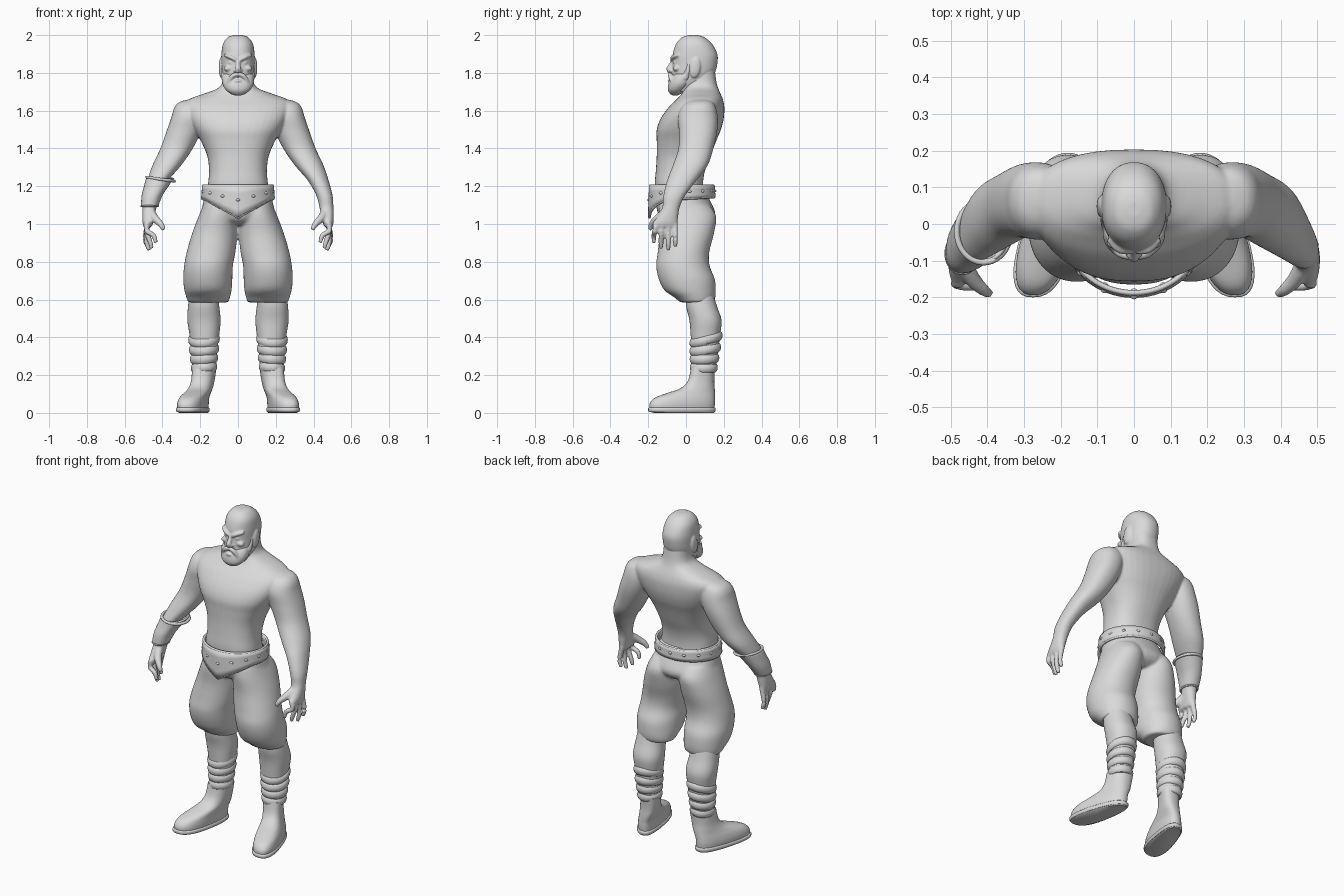
import bpy
import bmesh
from math import sin, cos, pi, radians
from mathutils import Vector, Matrix

U = 0.01  # all part dimensions are given in hundredths

cube = bpy.data.objects.get("Cube")
if cube:
    bpy.data.objects.remove(cube, do_unlink=True)

grey = bpy.data.materials.new("plain grey")
grey.use_nodes = True
tone = (0.7, 0.7, 0.7, 1)
grey.diffuse_color = tone
grey.node_tree.nodes["Principled BSDF"].inputs["Base Color"].default_value = tone


def finish(name, bm, angle=50):
    """Turn a bmesh into a smooth shaded grey object."""
    bmesh.ops.recalc_face_normals(bm, faces=bm.faces)
    mesh = bpy.data.meshes.new(name)
    bm.to_mesh(mesh)
    bm.free()
    mesh.materials.append(grey)
    obj = bpy.data.objects.new(name, mesh)
    bpy.context.collection.objects.link(obj)
    smooth(obj, angle)
    return obj


def select(objects):
    bpy.ops.object.select_all(action="DESELECT")
    for obj in objects:
        obj.select_set(True)
    bpy.context.view_layer.objects.active = objects[0]


def smooth(obj, angle):
    select([obj])
    bpy.ops.object.shade_smooth_by_angle(angle=radians(angle))


def spline(rows, steps):
    """Catmull-Rom interpolation through rows of values."""
    out = []
    for i in range(len(rows) - 1):
        quad = (rows[max(i - 1, 0)], rows[i], rows[i + 1], rows[min(i + 2, len(rows) - 1)])
        for k in range(steps):
            t = k / steps
            out.append([b + t / 2 * (c - a + t * (2 * a - 5 * b + 4 * c - d + t * (3 * (b - c) + d - a)))
                        for a, b, c, d in zip(*quad)])
    return out + [list(rows[-1])]


def bridge(name, rings, caps=True):
    """Skin a row of closed rings."""
    bm = bmesh.new()
    loops = [[bm.verts.new(p) for p in ring] for ring in rings]
    n = len(loops[0])
    for low, high in zip(loops, loops[1:]):
        for i in range(n):
            j = (i + 1) % n
            bm.faces.new((low[i], low[j], high[j], high[i]))
    if caps:
        bm.faces.new(loops[0])
        bm.faces.new(loops[-1])
    return finish(name, bm)


def loft(name, rows, side=1, power=2.2, steps=4, n=40, caps=True):
    """Stack level rings: height, centre x, half width, front y, back y."""
    rings = []
    for z, cx, rx, front, back in spline(rows, steps):
        ring = []
        for i in range(n):
            c, s = cos(2 * pi * i / n), sin(2 * pi * i / n)
            x = cx + rx * abs(c) ** (2 / power) * (1 if c > 0 else -1)
            y = (front + back) / 2 + (back - front) / 2 * abs(s) ** (2 / power) * (1 if s > 0 else -1)
            ring.append(Vector((side * x, y, z)) * U)
        rings.append(ring)
    return bridge(name, rings, caps)


def tube(name, rows, side=1, n=12):
    """Round tapered tube through x, y, z, radius."""
    path = spline(rows, 4)
    points = [Vector((side * p[0], p[1], p[2])) * U for p in path]
    rings = []
    for i, p in enumerate(points):
        heading = points[min(i + 1, len(points) - 1)] - points[max(i - 1, 0)]
        turn = heading.to_track_quat("Z", "Y")
        rings.append([p + turn @ Vector((cos(a), sin(a), 0)) * path[i][3] * U
                      for a in (2 * pi * k / n for k in range(n))])
    return bridge(name, rings)


def ball(name, centre, size, side=1, tilt=0):
    bm = bmesh.new()
    bmesh.ops.create_uvsphere(bm, u_segments=20, v_segments=12, radius=U)
    place = Vector((side * centre[0], centre[1], centre[2])) * U
    bm.transform(Matrix.Translation(place) @ Matrix.Rotation(radians(tilt), 4, "X")
                 @ Matrix.Diagonal((*size, 1)))
    return finish(name, bm)


def hoop(name, centre, rx, ry, thick, tall=1, tilt=(0, 0), n=40):
    """Closed band around an ellipse, tilted by slopes along x and y."""
    rings = []
    for k in range(n + 1):
        a = 2 * pi * k / n
        ring = []
        for m in range(10):
            b = 2 * pi * m / 10
            x, y = (rx + thick * cos(b)) * cos(a), (ry + thick * cos(b)) * sin(a)
            z = thick * tall * sin(b) + x * tilt[0] + y * tilt[1]
            ring.append((Vector(centre) + Vector((x, y, z))) * U)
        rings.append(ring)
    return bridge(name, rings, caps=False)


def fuse(name, parts, voxel, rounds):
    """Blend overlapping parts into one soft surface."""
    select(parts)
    bpy.ops.object.join()
    obj = bpy.context.object
    obj.name = name
    mod = obj.modifiers.new("blend", "REMESH")
    mod.mode, mod.voxel_size = "VOXEL", voxel
    soft = obj.modifiers.new("soften", "SMOOTH")
    soft.factor, soft.iterations = 0.5, rounds
    for m in list(obj.modifiers):
        bpy.ops.object.modifier_apply(modifier=m.name)
    smooth(obj, 80)


# Torso, arms and hands
skin = [loft("torso", [
    (108, 0, 17, -15, 10), (120, 0, 16, -16.5, 9), (128, 0, 15.3, -16, 10), (136, 0, 16.3, -15.5, 13),
    (144, 0, 19.7, -15.5, 16), (150, 0, 23.3, -15.5, 18.5), (156, 0, 26.5, -13.3, 20), (162, 0, 28.5, -9, 20.3),
    (166, 0, 26, -5, 19.5), (169, 0, 18, -2.3, 18.3), (172, 0, 10.5, -1.2, 17), (176, 0, 8, -1, 16),
    (184, 0, 7.5, 0, 15)], power=2.4)]
for side in (1, -1):
    skin.append(loft("arm", [
        (165.8, 24.5, 2.5, 4.5, 11), (164.4, 25, 6.3, .5, 14), (161.5, 25.5, 8.3, -2.5, 15.8),
        (156.5, 26.2, 9.1, -4.2, 16.8), (149, 28.7, 9.2, -3.8, 16.5),
        (140, 32.5, 8.6, -4, 14.5), (131, 37.7, 7.6, -7, 11.5), (123, 42.5, 5.5, -10, 5.5),
        (115, 45.8, 4.3, -12, -.5), (109, 46.8, 3.7, -12.5, -3.3), (105, 47.3, 3.4, -14.5, -4),
        (101, 47.7, 2.9, -17, -4.5), (98.5, 47.8, 2.2, -17, -5)], side))
    for i, (tip_x, tip_z) in enumerate(((43.5, 90), (45.5, 87), (47, 86), (48, 88))):
        y = -15.8 + 3.3 * i
        lean = -1.2 + .5 * i
        skin.append(tube("finger", [(47.6, y, 101, 1.7), (48.5, y + lean * .5, 96.5, 1.5),
                                    (tip_x + 1.2, y + lean, tip_z + 4, 1.4), (tip_x, y + lean, tip_z, 1.1)], side))
    skin.append(tube("thumb", [(46.5, -10, 107, 2.2), (44, -15, 103, 2.2),
                               (41, -18, 100, 1.7), (39.3, -19, 97, 1.2)], side))
fuse("upper_body", skin, 0.006, 8)

# Head with face and ears
face = [loft("skull", [
    (200, 0, 2, 2, 6), (199, 0, 5.2, -1.8, 9.5), (195.5, 0, 7.9, -5.2, 13.7), (190, 0, 8.8, -7, 16.6),
    (185, 0, 8.9, -7.2, 16.6), (180, 0, 8.7, -7.5, 15.3), (175, 0, 7.8, -7.5, 12), (170, 0, 5.5, -6.5, 5)]),
    tube("nose", [(0, -6.3, 187.5, 1), (0, -7.8, 184.5, 1.2), (0, -9, 181.8, 1.6), (0, -8, 180.5, 1)])]
for side in (1, -1):
    face += [tube("brow", [(1, -7.5, 186.8, .9), (4, -6.9, 188.4, 1.1), (7, -4.2, 189.4, .8)], side),
             ball("eye", (3.5, -5.6, 185.4), (1.5, 1.2, .7), side),
             ball("nostril", (1.3, -8, 181.2), (1.1, 1.2, .9), side),
             ball("cheek", (5, -5, 182.3), (2.5, 1.9, 1.6), side),
             ball("ear", (9, 4.8, 182.8), (1.2, 2.9, 5.4), side, tilt=-8)]
fuse("head", face, 0.005, 3)

# Beard, moustache and sideburns
hair = [loft("beard", [(179.5, 0, 8, -6.5, 4), (177, 0, 8.5, -8.2, 4), (174, 0, 8.2, -9.4, 3),
                       (171, 0, 6.5, -9.6, 0), (169, 0, 4, -8.5, -2.5), (168, 0, 1.5, -7, -4.5)]),
        ball("lower_lip", (0, -8.6, 175.8), (2, 1.2, .8))]
for side in (1, -1):
    hair += [tube("moustache", [(0, -8.6, 179.3, 1), (2.5, -8.4, 178.6, 1.3), (4.5, -7.6, 176, 1.1),
                                (5, -7.3, 173, .7)], side),
             tube("sideburn", [(8.1, 2, 186.5, .8), (7.7, 1.3, 182, 1.5), (7, -.5, 177, 2)], side)]
fuse("beard", hair, 0.005, 3)

# Baggy trousers
cloth = [loft("hips", [(119, 0, 16.5, -16, 9.5), (112, 0, 18.3, -16, 13), (106, 0, 19.2, -15, 15.5),
                       (102, 0, 16, -13, 14), (99.5, 0, 11, -9, 10)])]
for side in (1, -1):
    cloth.append(loft("trouser_leg", [
        (110, 9.8, 8.6, -14, 12.5), (104, 10.7, 10.2, -14.5, 16), (95, 12.3, 12, -14, 14.8),
        (85, 14.3, 12.9, -15, 12.3), (78, 15.6, 12.9, -15.8, 12.5), (71, 16, 13, -14.5, 15.2),
        (65, 15.9, 12.5, -11.5, 15.8), (61, 15.8, 11.5, -6, 15.5), (58.5, 15.7, 10.7, -3, 14.5)],
        side, power=2.1))
fuse("trousers", cloth, 0.008, 5)

# Belt with a pointed front, rims and studs
def belt_point(a, height):
    x, y = 18.2 * cos(a), 16.6 * sin(a) - 2.2
    low = 113.5 + y * .05
    if y < 0:
        low -= 9 * max(0, 1 - abs(x) / 16.5)
    grow = 1 + .03 * (1 - height)
    return Vector((x * grow, y * grow, low + (120.3 - low) * height)) * U


turns = [2 * pi * k / 64 for k in range(64)]
belt = bridge("belt", [[belt_point(a, h / 4) for a in turns] for h in range(5)], caps=False)
wall = belt.modifiers.new("thickness", "SOLIDIFY")
wall.thickness, wall.offset = 0.016, 0
for label, h in (("belt_top_rim", 1), ("belt_bottom_rim", 0)):
    tube(label, [(*(belt_point(a, h) / U), .7) for a in turns + turns[:1]], n=8)
for k in range(14):
    spot = belt_point(2 * pi * (k + .5) / 14, .55) / U
    ball("belt_stud", spot, (1.2, 1.5, .9))

# Flared bracer on the right forearm
cuff = loft("bracer", [(109.5, 46.8, 4.6, -13.5, -2.5), (115, 45.5, 5.5, -13, 1),
                       (120, 43.3, 6.5, -11.5, 4), (124, 41.3, 7.4, -10.5, 6.3)], side=-1, caps=False)
cuff.modifiers.new("thickness", "SOLIDIFY").thickness = 0.01
hoop("bracer_top_rim", (-41, -2.1, 123.7), 7.3, 8.4, .8, tilt=(-.14, 0))
hoop("bracer_wrist_rim", (-46.8, -8, 109.5), 4.4, 5.4, .5)

# Lower legs, wraps and boots
for side, word in ((1, "left"), (-1, "right")):
    loft(word + "_shin", [(65, 18, 7.5, 0, 14), (57, 18.2, 8.2, 0, 16.2), (49, 18, 8.8, 1.8, 18.8),
                          (41, 17.8, 7.8, 2.5, 18), (32, 17.8, 6.8, 3, 17), (22, 18, 6.2, 3, 15.5)], side)
    for z, r, slope in ((39, 8, .24), (33.7, 7.6, .13), (28.8, 7.1, .05), (24, 6.6, 0)):
        hoop(word + "_wrap", (side * 18, 9.4 + (z - 24) * .08, z), r - 1.2, r - .8, 1.6, 1.6, (side * -.05, slope))
    boot = loft(word + "_boot", [(2, 21, 6.1, -19.3, 15), (5, 21, 6.3, -19.2, 15.3), (8, 20.7, 6.1, -16.5, 15.3),
                                 (10.5, 20, 5.9, -10, 15.3), (13, 19.3, 5.8, -3, 15.2),
                                 (17, 18.6, 5.8, 1, 15), (24, 18, 6.1, 2.7, 15.4)], side, power=2.4)
    sole = loft(word + "_sole", [(.5, 21, 6.3, -19.6, 15.3), (1.2, 21, 6.7, -20, 15.7),
                                 (2.4, 21, 6.7, -20, 15.7), (2.8, 21, 6.3, -19.6, 15.3)], side, power=2.5, steps=1)
    heel = loft(word + "_heel", [(0, 21, 5.6, -17, 14.8), (.6, 21, 6.2, -19.3, 15.2)], side, power=2.5, steps=1)
    # toes turn outward and widen
    for obj in (boot, sole, heel):
        for v in obj.data.vertices:
            reach = .08 - v.co.y
            middle = side * .205
            v.co.x = middle + (v.co.x - middle) * (1 + max(reach, 0) * .9) + side * reach * .23
